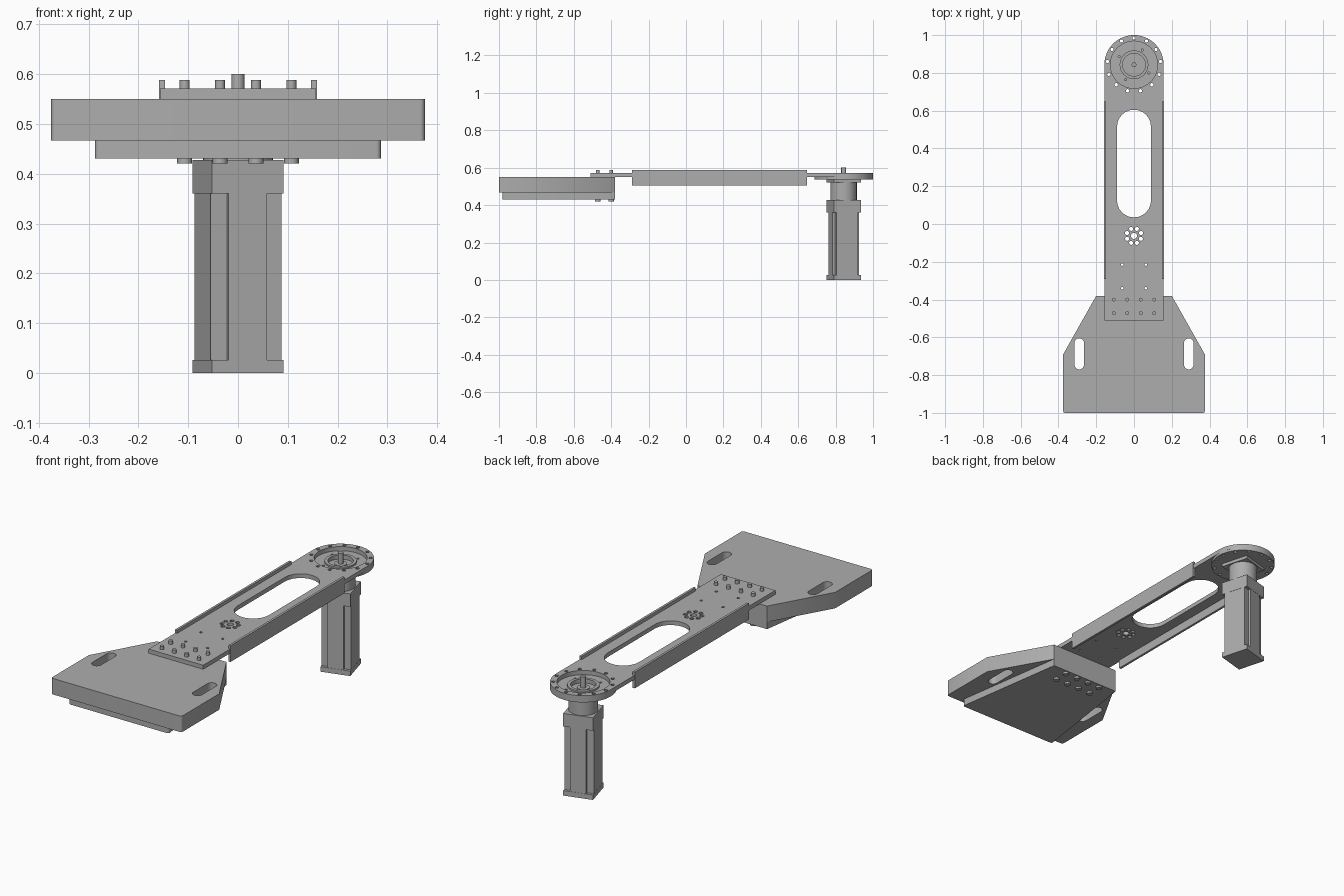
import bpy, bmesh
from math import sin, cos, pi, radians
from mathutils import Matrix

cube = bpy.data.objects.get("Cube")
if cube:
    bpy.data.objects.remove(cube, do_unlink=True)

grey = bpy.data.materials.new("machined_grey")
grey.use_nodes = True
COLOUR = (0.42, 0.42, 0.42, 1)
grey.diffuse_color = COLOUR
grey.node_tree.nodes["Principled BSDF"].inputs["Base Color"].default_value = COLOUR

PIVOT = 0.843        # y of the drive axis
TILT = radians(15.5)  # motor rotation about its axis


def arc(x, y, r, start=0, end=360, steps=12):
    return [(x + r * cos(radians(start + (end - start) * i / steps)),
             y + r * sin(radians(start + (end - start) * i / steps))) for i in range(steps + 1)]


def circle(x, y, r, n=16):
    return arc(x, y, r, 0, 360, n)[:-1]


def slot(x, y0, y1, r):
    return arc(x, y1 - r, r, 0, 180) + arc(x, y0 + r, r, 180, 360)


def rect(hx, y0, y1):
    return [(-hx, y0), (hx, y0), (hx, y1), (-hx, y1)]


def ring(x, y, radius, n, r, start=0.0):
    return [circle(x + radius * cos(start + 2 * pi * i / n),
                   y + radius * sin(start + 2 * pi * i / n), r, 10) for i in range(n)]


def plate(name, loops, z0, z1, turn=0.0, centre_y=0.0):
    """Extrude an outline with holes (the even-odd loops) between two heights."""
    curve = bpy.data.curves.new(name, 'CURVE')
    curve.dimensions = '2D'
    curve.fill_mode = 'BOTH'
    curve.extrude = (z1 - z0) / 2
    for loop in loops:
        spline = curve.splines.new('POLY')
        spline.points.add(len(loop) - 1)
        for point, (x, y) in zip(spline.points, loop):
            point.co = (x, y, 0, 1)
        spline.use_cyclic_u = True
    helper = bpy.data.objects.new(name + "_outline", curve)
    bpy.context.collection.objects.link(helper)
    graph = bpy.context.evaluated_depsgraph_get()
    mesh = bpy.data.meshes.new_from_object(helper.evaluated_get(graph))
    bpy.data.objects.remove(helper, do_unlink=True)
    bm = bmesh.new()
    bm.from_mesh(mesh)
    bmesh.ops.remove_doubles(bm, verts=bm.verts, dist=0.00005)
    bmesh.ops.recalc_face_normals(bm, faces=bm.faces)
    bm.transform(Matrix.Translation((0, centre_y, (z0 + z1) / 2)) @ Matrix.Rotation(turn, 4, 'Z'))
    bm.to_mesh(mesh)
    bm.free()
    mesh.materials.clear()
    mesh.materials.append(grey)
    obj = bpy.data.objects.new(name, mesh)
    bpy.context.collection.objects.link(obj)
    bpy.ops.object.select_all(action='DESELECT')
    obj.select_set(True)
    bpy.context.view_layer.objects.active = obj
    bpy.ops.object.shade_smooth_by_angle(angle=radians(35))
    return obj


def motor_part(name, loops, z0, z1):
    return plate(name, loops, z0, z1, TILT, PIVOT)


# Tapered base block with two slots, and the narrower slab under it
block = (arc(-0.365, -0.99, 0.01, 180, 270, 5) + arc(0.365, -0.99, 0.01, 270, 360, 5)
         + [(0.375, -0.69), (0.2, -0.38), (-0.2, -0.38), (-0.375, -0.69)])
plate("base_block", [block] + [slot(s * 0.29, -0.77, -0.605, 0.025) for s in (-1, 1)], 0.467, 0.55)
slab = (arc(-0.277, -0.97, 0.01, 180, 270, 5) + arc(0.277, -0.97, 0.01, 270, 360, 5)
        + [(0.2, -0.38), (-0.2, -0.38)])
plate("base_slab", [slab], 0.43, 0.467)

# Bolts through the base, with heads underneath
for i, x in enumerate((-0.107, -0.036, 0.036, 0.107)):
    for j, y in enumerate((-0.472, -0.4)):
        plate(f"bolt_{i}_{j}", [circle(x, y, 0.01)], 0.43, 0.588)
        plate(f"bolt_head_{i}_{j}", [circle(x, y, 0.015)], 0.42, 0.43)

# Arm plate: round end, long window, bearing opening and drilled holes
outline = [(-0.157, -0.51), (0.157, -0.51)] + arc(0, PIVOT, 0.157, 0, 180, 40)
rim_holes = ring(0, PIVOT, 0.142, 13, 0.009, pi / 2)
holes = [slot(0, 0.035, 0.605, 0.09), circle(0, PIVOT, 0.125, 48), circle(0, -0.063, 0.016)]
holes += ring(0, -0.063, 0.04, 8, 0.011, pi / 8)
holes += [circle(s * 0.063, y, 0.007, 10) for s in (-1, 1) for y in (-0.215, -0.34)]
plate("arm_plate", [outline] + holes + rim_holes, 0.549, 0.571)

# Side rails
for side, s in (("left", 1), ("right", -1)):
    rail = [(s * x, y) for x, y in ((0.147, -0.29), (0.159, -0.29), (0.159, 0.648), (0.147, 0.648))]
    plate("rail_" + side, [rail], 0.504, 0.588)

# Bearing flange under the round end, with its hub ring
plate("bearing_flange", [circle(0, PIVOT, 0.157, 64), circle(0, PIVOT, 0.06, 40)] + rim_holes
      + ring(0, PIVOT, 0.09, 4, 0.006, TILT + pi / 4), 0.536, 0.549)
plate("hub_ring", [circle(0, PIVOT, 0.076, 40), circle(0, PIVOT, 0.06, 40)], 0.549, 0.557)

# Motor: mounting plate, gearbox, head, ribbed body, foot and shaft
square = rect(0.0745, -0.0745, 0.0745)
motor_part("motor_mount", [square], 0.52, 0.536)
motor_part("gearbox", [circle(0, 0, 0.07, 48)], 0.427, 0.52)
motor_part("motor_head", [square], 0.36, 0.427)
body = [(-0.0735, -0.06), (-0.04, -0.06), (-0.04, -0.0735), (0.04, -0.0735), (0.04, -0.06), (0.0735, -0.06)]
body += [(-x, -y) for x, y in body]
motor_part("motor_body", [body], 0.026, 0.36)
motor_part("motor_foot", [square], 0, 0.026)
motor_part("drive_shaft", [circle(0, 0, 0.013, 20)], 0.536, 0.6)
motor_part("shaft_collar", [circle(0, 0, 0.03, 24)], 0.536, 0.543)
